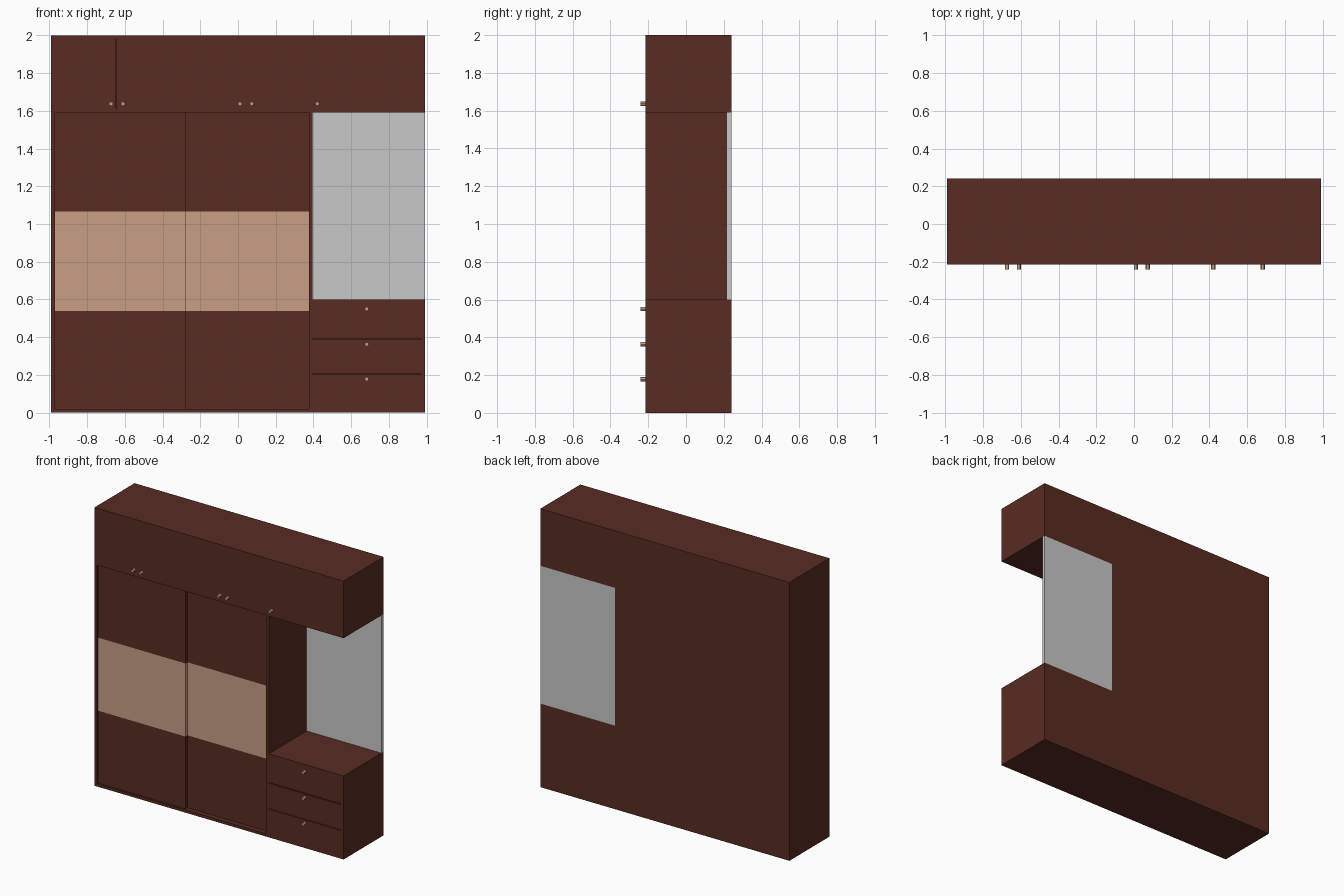
import bpy, bmesh, math

if "Cube" in bpy.data.objects:
    bpy.data.objects.remove(bpy.data.objects["Cube"])


def material(name, rgb):
    m = bpy.data.materials.new(name)
    m.diffuse_color = (*rgb, 1)
    m.use_nodes = True
    m.node_tree.nodes["Principled BSDF"].inputs["Base Color"].default_value = m.diffuse_color
    return m


BROWN = material("dark_brown_wood", (0.098, 0.025, 0.016))
TAN = material("light_tan_wood", (0.578, 0.347, 0.235))
GREY = material("mirror_grey", (0.578, 0.578, 0.578))

FRONT, BACK = -0.215, 0.24      # carcass depth
W, T = 0.99, 0.02               # half width, board thickness
NICHE = 0.395                   # left edge of the open niche


def box(name, x, y, z, mat=BROWN, band=None):
    """Board from min/max pairs; band = height range painted tan."""
    bm = bmesh.new()
    bmesh.ops.create_cube(bm, size=1)
    for v in bm.verts:
        v.co = [r[0] if c < 0 else r[1] for c, r in zip(v.co, (x, y, z))]
    me = bpy.data.meshes.new(name)
    me.materials.append(mat)
    if band:
        me.materials.append(TAN)
        for h in band:
            bmesh.ops.bisect_plane(bm, geom=bm.verts[:] + bm.edges[:] + bm.faces[:],
                                   plane_co=(0, 0, h), plane_no=(0, 0, 1))
        for f in bm.faces:
            f.material_index = int(band[0] < f.calc_center_median().z < band[1])
    bm.to_mesh(me)
    bm.free()
    ob = bpy.data.objects.new(name, me)
    bpy.context.collection.objects.link(ob)
    return ob


def knob(name, x, z):
    bpy.ops.mesh.primitive_cylinder_add(vertices=12, radius=0.011, depth=0.027,
                                        location=(x, -0.2265, z),
                                        rotation=(math.pi / 2, 0, 0))
    ob = bpy.context.object
    ob.name = name
    ob.data.materials.append(TAN)
    bpy.ops.object.shade_smooth_by_angle()


depth = (FRONT, BACK)
inner = (FRONT, BACK - T)

# Carcass boards
box("bottom_board", (-W, W), depth, (0, T))
box("top_board", (-W, W), depth, (2 - T, 2))
box("middle_board", (-W, W), inner, (1.59, 1.61))
box("left_side", (-W, -W + T), inner, (T, 2 - T))
box("divider", (NICHE - T, NICHE), inner, (T, 1.59))
box("drawer_top", (NICHE, W), inner, (0.58, 0.6))
box("right_side_lower", (W - T, W), inner, (T, 0.58))
box("right_side_upper", (W - T, W), inner, (1.61, 2 - T))

# Back panels around the mirror
rear = (BACK - T, BACK)
box("back_left", (-W, NICHE), rear, (T, 2 - T))
box("back_lower", (NICHE, W), rear, (T, 0.6))
box("back_upper", (NICHE, W), rear, (1.59, 2 - T))
box("mirror", (NICHE, W), (BACK - 0.025, BACK), (0.6, 1.59), GREY)

# Sliding doors on two tracks, each with a tan band
band = (0.54, 1.065)
box("sliding_door_left", (-W + T, -0.275), (-0.203, -0.183), (T, 1.59), BROWN, band)
box("sliding_door_right", (-0.31, NICHE - T), (-0.18, -0.16), (T, 1.59), BROWN, band)

# Upper cupboard doors
edges = [-W + T, -0.643, -0.30, 0.04, 0.385, W - T]
for i, (a, b) in enumerate(zip(edges, edges[1:])):
    gap = 0.003 if i == 0 else 0.0005
    box(f"upper_door_{i + 1}", (a, b - gap), (FRONT, FRONT + T), (1.61, 2 - T))
for i, x in enumerate((-0.673, -0.61, 0.01, 0.073, 0.42)):
    knob(f"upper_knob_{i + 1}", x, 1.637)

# Drawers
for i, (lo, hi, kz) in enumerate(((T, 0.203, 0.178), (0.207, 0.388, 0.363),
                                  (0.394, 0.58, 0.55))):
    box(f"drawer_front_{i + 1}", (NICHE, W - T), (FRONT, FRONT + T), (lo, hi))
    knob(f"drawer_knob_{i + 1}", 0.682, kz)
